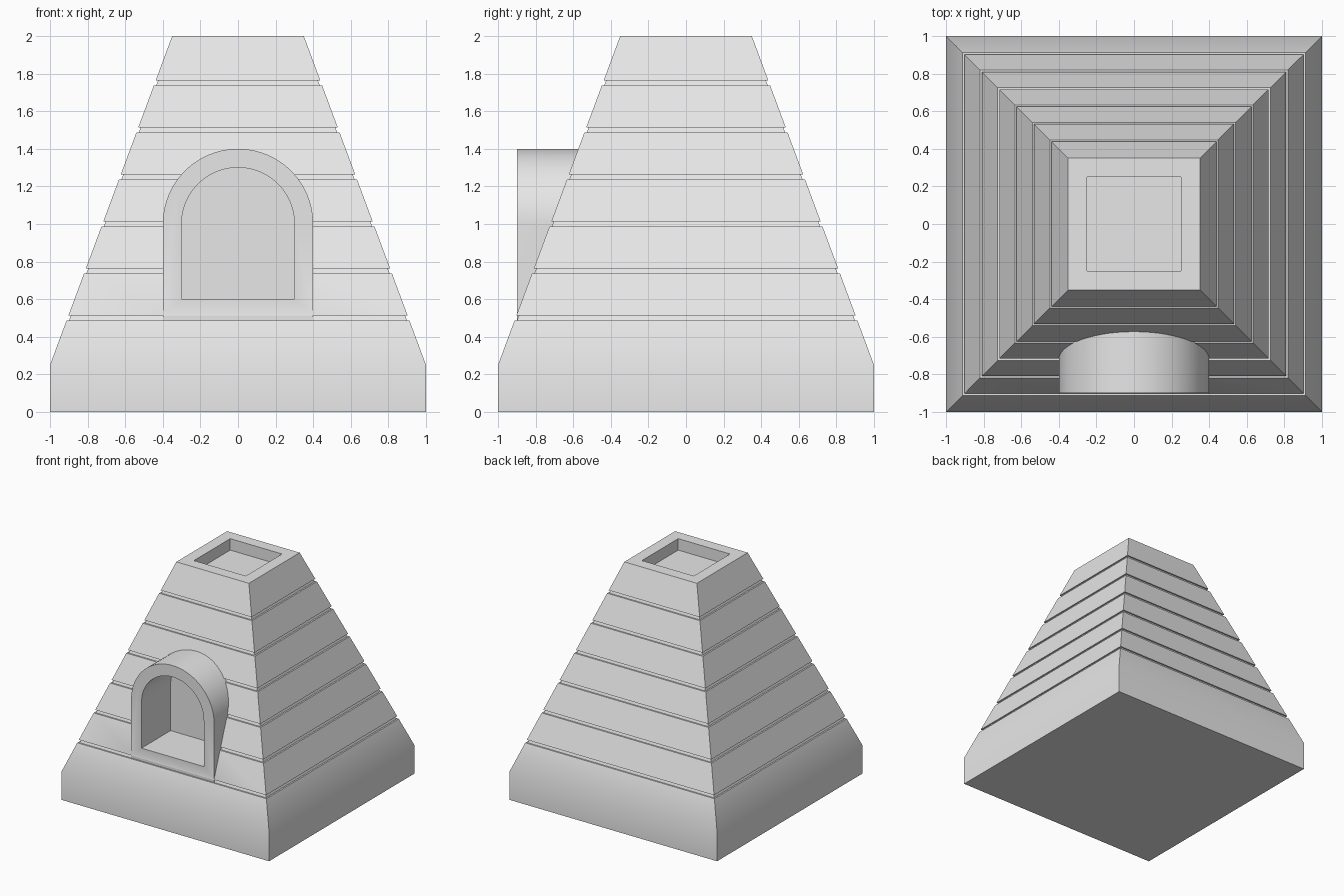
import bpy, bmesh, math

if "Cube" in bpy.data.objects:
    bpy.data.objects.remove(bpy.data.objects["Cube"])

grey = bpy.data.materials.new("stone grey")
grey.diffuse_color = (0.8, 0.8, 0.8, 1)
grey.use_nodes = True
grey.node_tree.nodes["Principled BSDF"].inputs["Base Color"].default_value = grey.diffuse_color


def make_object(name, bm):
    bmesh.ops.recalc_face_normals(bm, faces=bm.faces)
    mesh = bpy.data.meshes.new(name)
    bm.to_mesh(mesh)
    bm.free()
    mesh.materials.append(grey)
    ob = bpy.data.objects.new(name, mesh)
    bpy.context.collection.objects.link(ob)
    return ob


def loft(rings):
    """Solid through equal-length rings of points, capped at both ends."""
    bm = bmesh.new()
    loops = [[bm.verts.new(p) for p in ring] for ring in rings]
    n = len(loops[0])
    for a, b in zip(loops, loops[1:]):
        for i in range(n):
            j = (i + 1) % n
            bm.faces.new((a[i], a[j], b[j], b[i]))
    bm.faces.new(loops[0])
    bm.faces.new(loops[-1])
    return bm


def square(half, z):
    return [(-half, -half, z), (half, -half, z), (half, half, z), (-half, half, z)]


def arch(name, radius, bottom, y_front, y_back, segments=48):
    """Round-topped block running along y."""
    outline = [(-radius, bottom), (radius, bottom)]
    for i in range(segments + 1):
        a = math.pi * i / segments
        outline.append((radius * math.cos(a), 1.0 + radius * math.sin(a)))
    return make_object(name, loft([[(x, y, z) for x, z in outline]
                                   for y in (y_front, y_back)]))


def boolean(target, other, operation):
    bpy.context.view_layer.objects.active = target
    mod = target.modifiers.new("boolean", 'BOOLEAN')
    mod.object, mod.operation, mod.solver = other, operation, 'EXACT'
    bpy.ops.object.modifier_apply(modifier=mod.name)
    bpy.data.objects.remove(other)


def slope(z):
    return 1.0 - (z - 0.25) * 0.65 / 1.75


# Tapered body with six thin grooves
groove, depth = 0.0125, 0.013
rings = [square(1.0, 0), square(1.0, 0.25)]
for i in range(6):
    low, high = 0.5 + 0.25 * i - groove, 0.5 + 0.25 * i + groove
    rings += [square(slope(low), low), square(slope(low) - depth, low),
              square(slope(high) - depth, high), square(slope(high), high)]
rings.append(square(0.35, 2.0))
body = make_object("tapered_body", loft(rings))

# Arched doorway surround, joined to the body
boolean(body, arch("doorway_surround", 0.4, 0.4, -0.9, -0.45), 'UNION')

# Doorway opening
boolean(body, arch("doorway_cutter", 0.3, 0.6, -1.2, -0.5), 'DIFFERENCE')

# Square recess in the top
boolean(body, make_object("top_cutter", loft([square(0.25, 1.9), square(0.25, 2.2)])),
        'DIFFERENCE')

# Smooth shading with crisp edges
bpy.ops.object.select_all(action='DESELECT')
body.select_set(True)
bpy.context.view_layer.objects.active = body
bpy.ops.object.shade_smooth_by_angle(angle=math.radians(30))
